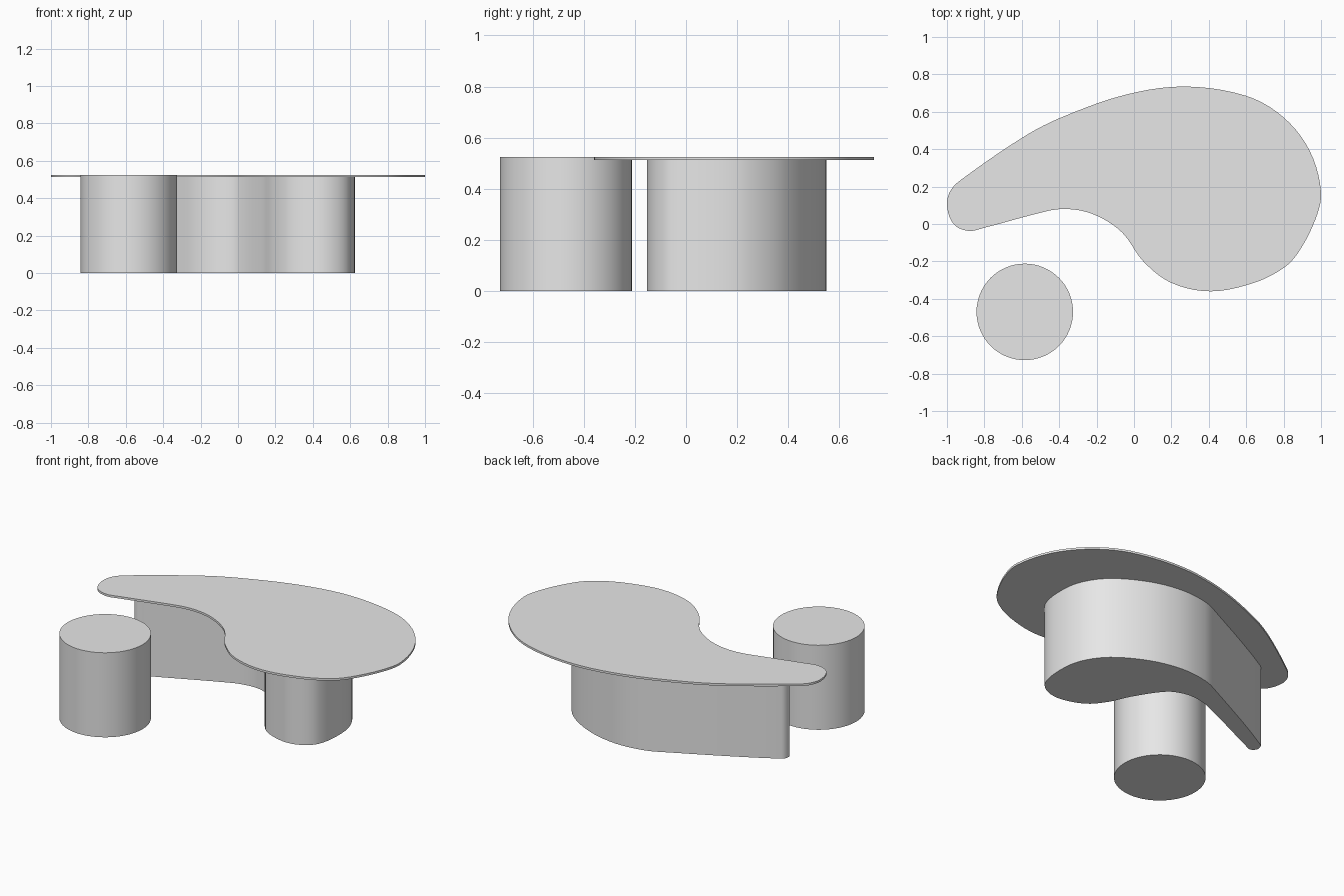
import bpy
import bmesh
import math
from mathutils import Vector
from mathutils.geometry import interpolate_bezier

starter = bpy.data.objects.get("Cube")
if starter:
    bpy.data.objects.remove(starter, do_unlink=True)

HEIGHT = 0.525          # overall height of table and stool
TOP_THICKNESS = 0.013   # thin tabletop slab
SEGMENTS = 5            # curve steps between outline points

# One plain grey for every part
grey = bpy.data.materials.new("plain grey")
grey.use_nodes = True
grey.diffuse_color = (0.8, 0.8, 0.8, 1)
grey.node_tree.nodes["Principled BSDF"].inputs["Base Color"].default_value = grey.diffuse_color


def finish(obj):
    """Apply the material and smooth the curved walls only."""
    obj.data.materials.append(grey)
    bpy.ops.object.select_all(action='DESELECT')
    obj.select_set(True)
    bpy.context.view_layer.objects.active = obj
    bpy.ops.object.shade_smooth_by_angle(angle=math.radians(35))


def smooth_outline(points):
    """Closed rounded outline running through the given points."""
    pts = [Vector((x, y, 0)) for x, y in points]
    count = len(pts)
    tangents = [(pts[(i + 1) % count] - pts[i - 1]).normalized() for i in range(count)]
    outline = []
    for i, start in enumerate(pts):
        j = (i + 1) % count
        end = pts[j]
        reach = (end - start).length / 3
        span = interpolate_bezier(start, start + tangents[i] * reach,
                                  end - tangents[j] * reach, end, SEGMENTS + 1)
        outline.extend(span[:-1])
    return outline


def slab(name, points, bottom, top):
    """Solid prism with a rounded free-form outline."""
    bm = bmesh.new()
    verts = [bm.verts.new((p.x, p.y, bottom)) for p in smooth_outline(points)]
    face = bm.faces.new(verts)
    extruded = bmesh.ops.extrude_face_region(bm, geom=[face], use_keep_orig=True)
    raised = [v for v in extruded["geom"] if isinstance(v, bmesh.types.BMVert)]
    bmesh.ops.translate(bm, verts=raised, vec=(0, 0, top - bottom))
    bmesh.ops.recalc_face_normals(bm, faces=bm.faces[:])
    mesh = bpy.data.meshes.new(name)
    bm.to_mesh(mesh)
    bm.free()
    obj = bpy.data.objects.new(name, mesh)
    bpy.context.collection.objects.link(obj)
    finish(obj)
    return obj


# Tabletop: broad lobe on the left sweeping into a narrow tail on the right
tabletop_outline = [
    (-1, .1), (-.965, 0), (-.885, -.037), (-.8, -.02), (-.46, .07), (-.36, .08),
    (-.25, .063), (-.14, .013), (-.05, -.06), (.05, -.2), (.2, -.315), (.41, -.36),
    (.64, -.315), (.8, -.235), (.88, -.15), (.97, .025), (1, .17), (.94, .39),
    (.8, .57), (.6, .685), (.27, .735), (-.05, .69), (-.4, .565), (-.6, .46),
    (-.92, .24), (-.98, .18),
]
slab("tabletop", tabletop_outline, HEIGHT - TOP_THICKNESS, HEIGHT)

# Base: solid curved pedestal, a smaller bent version of the top
base_outline = [
    (-.8, .13), (-.77, .1), (-.72, .118), (-.27, .32), (-.17, .345), (-.08, .34),
    (.01, .295), (.128, .12), (.185, 0), (.27, -.1), (.42, -.152), (.53, -.13),
    (.6, -.06), (.625, .1), (.6, .25), (.5, .39), (.3, .505), (.1, .548),
    (-.08, .53), (-.2, .48), (-.78, .178),
]
slab("table_base", base_outline, 0, HEIGHT - TOP_THICKNESS)

# Stool: plain round drum
bpy.ops.mesh.primitive_cylinder_add(vertices=64, radius=.258, depth=HEIGHT,
                                    location=(-.584, -.47, HEIGHT / 2))
stool = bpy.context.object
stool.name = "round_stool"
finish(stool)
